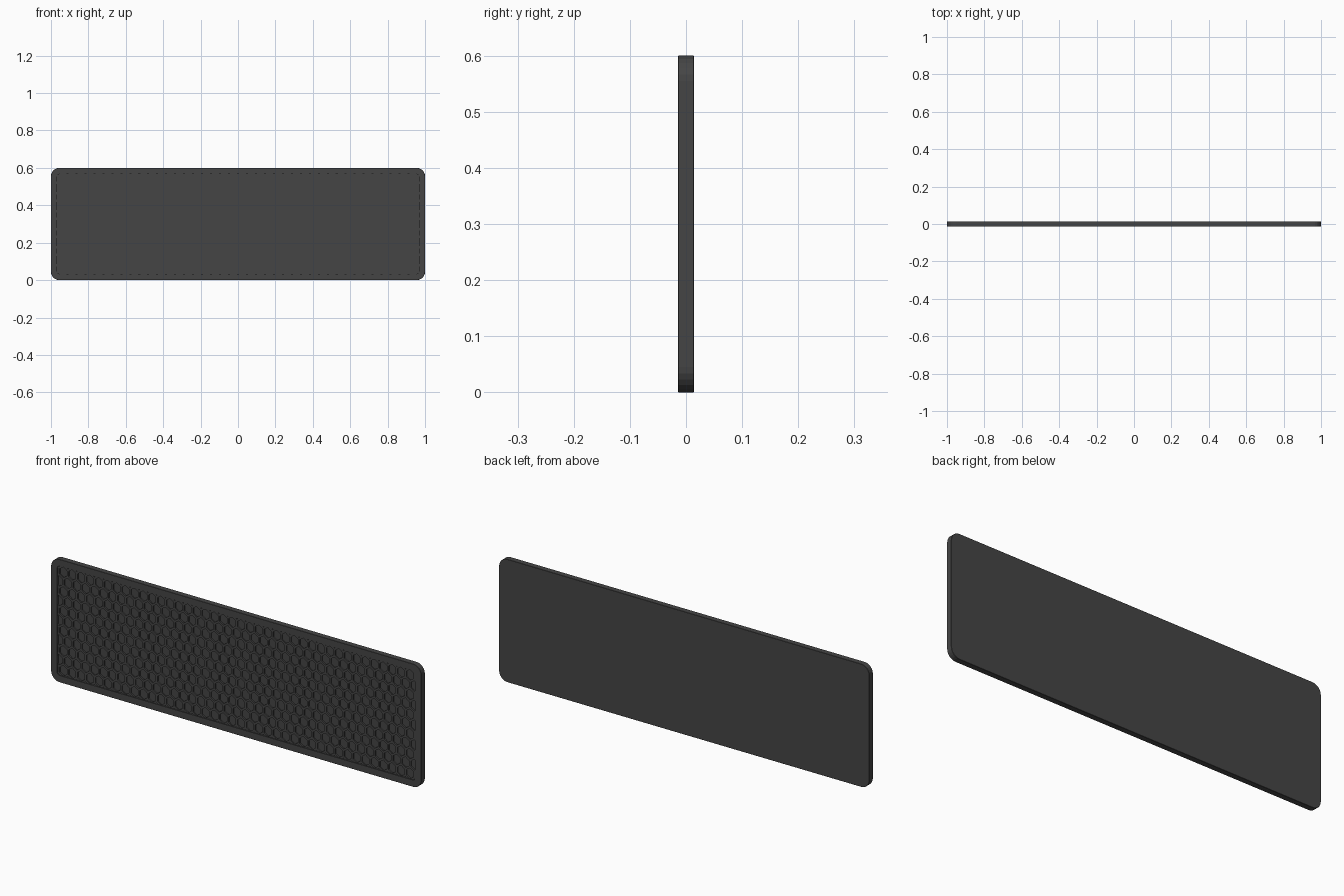
import bpy, bmesh, math
from mathutils import Vector

if "Cube" in bpy.data.objects:
    bpy.data.objects.remove(bpy.data.objects["Cube"])

W, H, D = 1.0, 0.30, 0.014       # half width, half height, half thickness
BORDER = 0.033
FLOOR_Y, MESH_Y = -0.005, -0.011

dark = bpy.data.materials.new("dark_plastic")
dark.diffuse_color = (0.06, 0.06, 0.06, 1)
dark.use_nodes = True
dark.node_tree.nodes["Principled BSDF"].inputs["Base Color"].default_value = dark.diffuse_color


def finish(bm, name):
    bmesh.ops.recalc_face_normals(bm, faces=bm.faces)
    me = bpy.data.meshes.new(name)
    bm.to_mesh(me)
    bm.free()
    ob = bpy.data.objects.new(name, me)
    bpy.context.collection.objects.link(ob)
    me.materials.append(dark)
    return ob


def rounded_loop(bm, w, h, r, y, seg=6):
    verts = []
    for k, (sx, sz) in enumerate([(1, 1), (-1, 1), (-1, -1), (1, -1)]):
        for i in range(seg + 1):
            a = math.pi / 2 * (k + i / seg)
            verts.append(bm.verts.new((sx * (w - r) + r * math.cos(a), y,
                                       H + sz * (h - r) + r * math.sin(a))))
    return verts


# Slab with a recessed front: back, rim, inner wall, floor
bm = bmesh.new()
iw, ih = W - BORDER, H - BORDER
loops = [rounded_loop(bm, W - 0.001, H - 0.001, 0.044, D),
         rounded_loop(bm, W, H, 0.045, D - 0.001),
         rounded_loop(bm, W, H, 0.045, -D + 0.001),
         rounded_loop(bm, W - 0.001, H - 0.001, 0.044, -D),
         rounded_loop(bm, iw, ih, 0.014, -D),
         rounded_loop(bm, iw, ih, 0.014, FLOOR_Y)]
bm.faces.new(loops[0])
for a, b in zip(loops, loops[1:]):
    n = len(a)
    for i in range(n):
        bm.faces.new((a[i], a[(i + 1) % n], b[(i + 1) % n], b[i]))
bm.faces.new(loops[-1])
finish(bm, "panel_body")

# Honeycomb ribs standing on the recess floor
bm = bmesh.new()
PX, PZ, INNER = 0.048, 0.048, 0.80
hexagon = [(0, 2 / 3), (0.5, 1 / 3), (0.5, -1 / 3), (0, -2 / 3), (-0.5, -1 / 3), (-0.5, 1 / 3)]


def ring(cx, cz, s, y):
    return [bm.verts.new((cx + x * PX * s, y, cz + z * PZ * s)) for x, z in hexagon]


for row in range(-6, 7):
    for col in range(-21, 22):
        cx = (col + 0.5 * (row % 2)) * PX
        cz = H + row * PZ
        rings = [ring(cx, cz, 1, MESH_Y), ring(cx, cz, INNER, MESH_Y),
                 ring(cx, cz, INNER, FLOOR_Y)]
        for a, b in zip(rings, rings[1:]):
            for i in range(6):
                j = (i + 1) % 6
                bm.faces.new((a[i], a[j], b[j], b[i]))
bmesh.ops.remove_doubles(bm, verts=bm.verts, dist=0.0002)
# Trim the honeycomb to the recess
for co, no in [((iw, 0, 0), (1, 0, 0)), ((-iw, 0, 0), (-1, 0, 0)),
               ((0, 0, H + ih), (0, 0, 1)), ((0, 0, H - ih), (0, 0, -1))]:
    bmesh.ops.bisect_plane(bm, geom=bm.verts[:] + bm.edges[:] + bm.faces[:],
                           plane_co=Vector(co), plane_no=Vector(no), clear_outer=True)
finish(bm, "honeycomb_grille")
